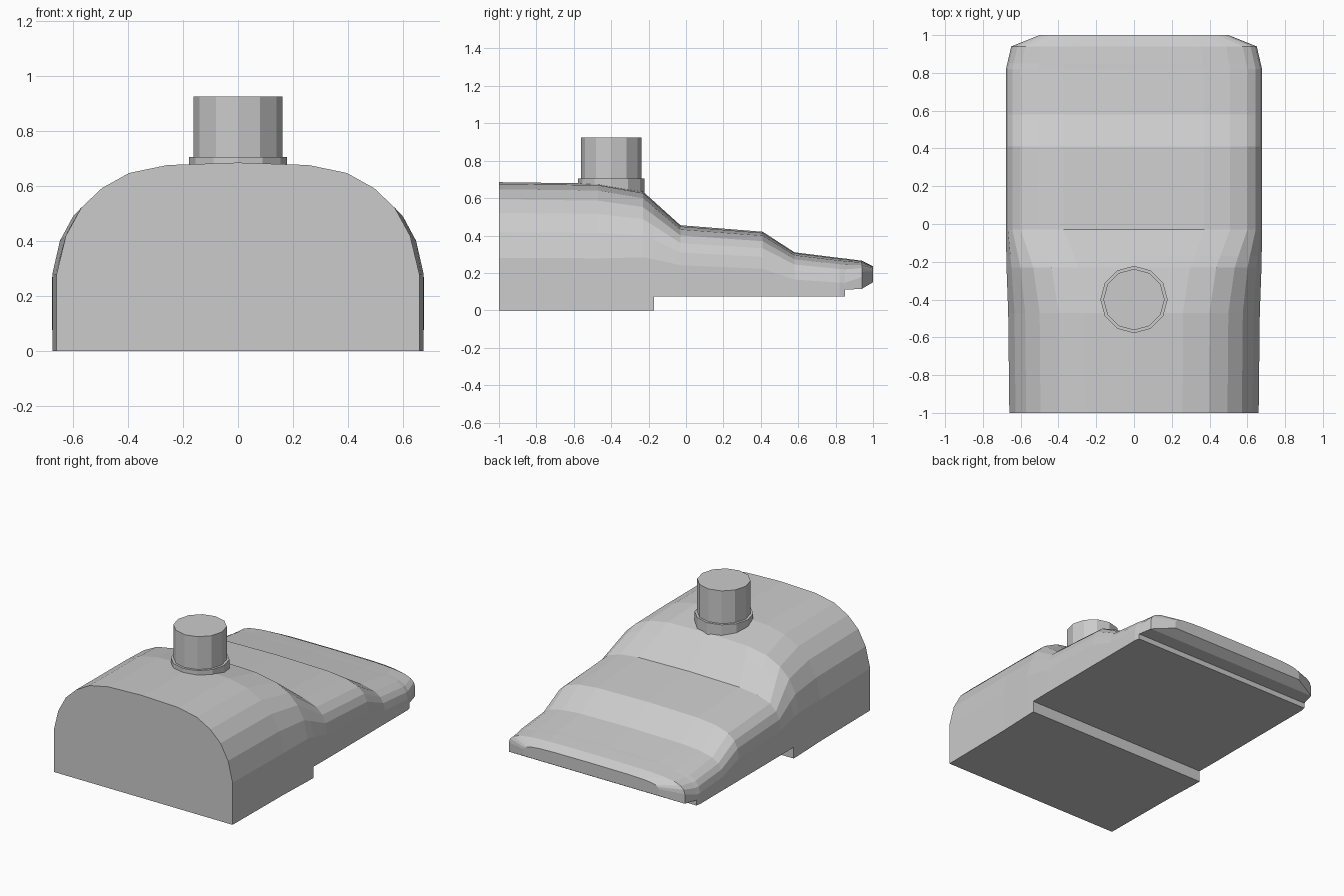
import bpy, bmesh
from math import radians

if "Cube" in bpy.data.objects:
    bpy.data.objects.remove(bpy.data.objects["Cube"])

grey = bpy.data.materials.new("light grey")
grey.diffuse_color = (0.6, 0.6, 0.6, 1)
grey.use_nodes = True
grey.node_tree.nodes["Principled BSDF"].inputs["Base Color"].default_value = grey.diffuse_color

# Half cross-sections as (width fraction, height fraction): domed rear, flatter nose
DOME = [(1, .41), (.95, .61), (.865, .76), (.75, .865), (.6, .945), (.39, .987), (0, 1)]
FLAT = [(1, .53), (.985, .68), (.95, .79), (.885, .88), (.75, .95), (.55, .985), (0, 1)]

# Stations along y: y, half width, underside z, profile base z, top z, dome-to-flat blend
STATIONS = [
    (-1.00, .660, 0, 0, .685, 0),
    (-.47, .666, 0, 0, .678, 0),
    (-.23, .675, 0, 0, .635, .3),
    (-.17, .676, 0, 0, .581, .5),
    (-.17, .676, .075, 0, .581, .5),
    (-.03, .678, .075, 0, .455, 1),
    (.41, .678, .075, 0, .42, 1),
    (.58, .678, .075, 0, .31, 1),
    (.82, .678, .075, 0, .280, 1),
    (.85, .671, .075, 0, .277, 1),
    (.85, .671, .11, 0, .277, 1),
    (.94, .650, .115, .08, .265, 1),
    (1.00, .50, .15, .15, .235, 1),
]


def section(y, w, bottom, base, top, t):
    half = [(w, bottom)]
    for (u0, v0), (u1, v1) in zip(DOME, FLAT):
        half.append((w * (u0 + (u1 - u0) * t), base + (top - base) * (v0 + (v1 - v0) * t)))
    ring = half + [(-x, z) for x, z in half[-2::-1]]
    return [(x, y, z) for x, z in ring]


def finish(name, bm):
    bmesh.ops.recalc_face_normals(bm, faces=bm.faces)
    mesh = bpy.data.meshes.new(name)
    bm.to_mesh(mesh)
    bm.free()
    mesh.materials.append(grey)
    obj = bpy.data.objects.new(name, mesh)
    bpy.context.collection.objects.link(obj)


# Body lofted through the stations, with stepped underside
bm = bmesh.new()
rings = [[bm.verts.new(p) for p in section(*s)] for s in STATIONS]
n = len(rings[0])
for a, b in zip(rings, rings[1:]):
    for i in range(n):
        j = (i + 1) % n
        bm.faces.new((a[i], a[j], b[j], b[i]))
bm.faces.new(rings[0])
bm.faces.new(rings[-1])
bmesh.ops.remove_doubles(bm, verts=bm.verts, dist=1e-4)
finish("body", bm)


# Twelve-sided stack and its collar
def drum(name, radius, z0, z1):
    bm = bmesh.new()
    bmesh.ops.create_cone(bm, cap_ends=True, segments=12, radius1=radius, radius2=radius, depth=z1 - z0)
    bmesh.ops.translate(bm, verts=bm.verts, vec=(0, -.4, (z0 + z1) / 2))
    finish(name, bm)


drum("stack", .162, .60, .925)
drum("stack_collar", .178, .60, .706)
